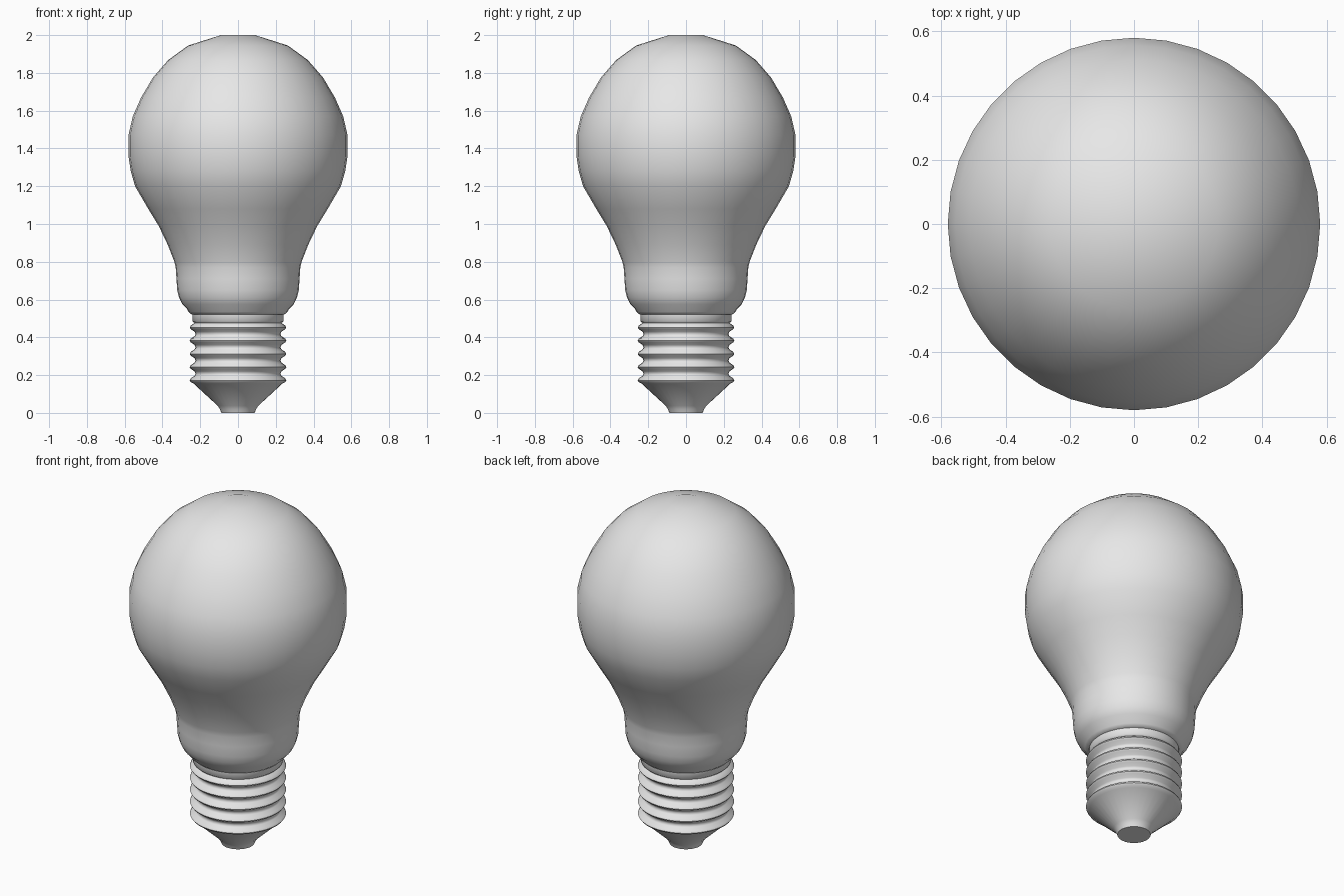
import bpy
import bmesh
import math

if "Cube" in bpy.data.objects:
    bpy.data.objects.remove(bpy.data.objects["Cube"])

SEGMENTS = 36

grey = bpy.data.materials.new("light grey")
grey.diffuse_color = (0.8, 0.8, 0.8, 1)
grey.use_nodes = True
grey.node_tree.nodes["Principled BSDF"].inputs["Base Color"].default_value = grey.diffuse_color


def lathe(name, profile, smooth_angle):
    """Spin a (radius, height) profile, listed bottom to top, around z."""
    bm = bmesh.new()
    rings = []
    for r, z in profile:
        if r == 0:
            rings.append([bm.verts.new((0, 0, z))] * SEGMENTS)
        else:
            rings.append([bm.verts.new((r * math.cos(2 * math.pi * i / SEGMENTS),
                                        r * math.sin(2 * math.pi * i / SEGMENTS), z))
                          for i in range(SEGMENTS)])
    for low, high in zip(rings, rings[1:]):
        for i in range(SEGMENTS):
            j = (i + 1) % SEGMENTS
            corners = [low[i], low[j], high[j], high[i]]
            bm.faces.new(list(dict.fromkeys(corners)))
    bmesh.ops.recalc_face_normals(bm, faces=bm.faces)
    mesh = bpy.data.meshes.new(name)
    bm.to_mesh(mesh)
    bm.free()
    mesh.materials.append(grey)
    obj = bpy.data.objects.new(name, mesh)
    bpy.context.collection.objects.link(obj)
    bpy.ops.object.select_all(action='DESELECT')
    obj.select_set(True)
    bpy.context.view_layer.objects.active = obj
    bpy.ops.object.shade_smooth_by_angle(angle=math.radians(smooth_angle))
    return obj


# Globe with tapering neck and rounded collar
lathe("bulb_globe", [
    (0.20, 0.52), (0.245, 0.52), (0.262, 0.535), (0.27, 0.55), (0.295, 0.575),
    (0.312, 0.61), (0.322, 0.65), (0.326, 0.71), (0.33, 0.77), (0.337, 0.80),
    (0.372, 0.89), (0.42, 0.99), (0.475, 1.08), (0.545, 1.20),
    (0.568, 1.28), (0.58, 1.36), (0.58, 1.47), (0.557, 1.57), (0.513, 1.67),
    (0.45, 1.776), (0.37, 1.868), (0.264, 1.945), (0.09, 2.0), (0, 2.0)], 45)

# Screw cap: contact tip and cone, then repeated rounded threads
cap = [(0, 0), (0.088, 0), (0.096, 0.02), (0.108, 0.038), (0.235, 0.155)]
for k in range(5):
    z = 0.172 + 0.07 * k
    cap += [(0.25, z - 0.009), (0.256, z), (0.25, z + 0.011),
            (0.23, z + 0.024), (0.225, z + 0.035), (0.23, z + 0.048)]
cap = cap[:-2] + [(0.24, 0.485), (0.24, 0.525), (0.20, 0.525)]
lathe("screw_cap", cap, 60)
